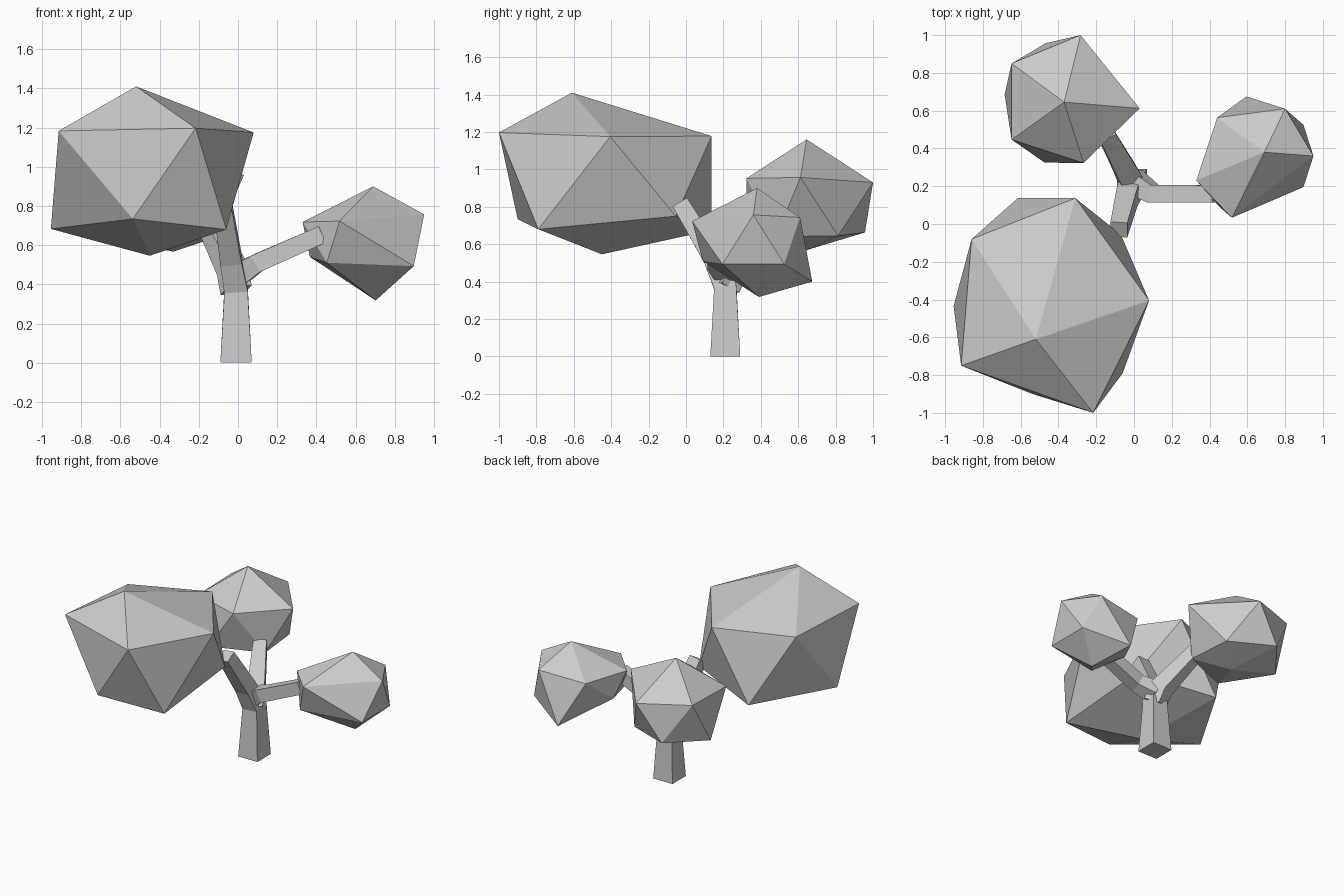
import bpy, bmesh
from mathutils import Vector

if "Cube" in bpy.data.objects:
    bpy.data.objects.remove(bpy.data.objects["Cube"])


def finish(name, bm):
    bmesh.ops.recalc_face_normals(bm, faces=bm.faces[:])
    me = bpy.data.meshes.new(name)
    bm.to_mesh(me)
    bm.free()
    ob = bpy.data.objects.new(name, me)
    bpy.context.collection.objects.link(ob)
    return ob


def limb(name, path, ref):
    """Square tapered tube along path of (x, y, z, half_width)."""
    bm = bmesh.new()
    pts = [Vector(p[:3]) for p in path]
    rings = []
    for i, p in enumerate(pts):
        t = Vector((0, 0, 0))
        if i > 0:
            t += (p - pts[i - 1]).normalized()
        if i < len(pts) - 1:
            t += (pts[i + 1] - p).normalized()
        t.normalize()
        a = Vector(ref)
        a = (a - t * a.dot(t)).normalized()
        b = t.cross(a)
        r = path[i][3]
        rings.append([bm.verts.new(p + a * sa * r + b * sb * r)
                      for sa, sb in ((-1, -1), (1, -1), (1, 1), (-1, 1))])
    for lo, hi in zip(rings, rings[1:]):
        for k in range(4):
            n = (k + 1) % 4
            bm.faces.new((lo[k], lo[n], hi[n], hi[k]))
    bm.faces.new(rings[0][::-1])
    bm.faces.new(rings[-1])
    return finish(name, bm)


def foliage(name, top, upper, lower, bottom):
    """Irregular 20-sided clump: two poles and two staggered rings of five."""
    bm = bmesh.new()
    t, b = bm.verts.new(top), bm.verts.new(bottom)
    u = [bm.verts.new(p) for p in upper]
    l = [bm.verts.new(p) for p in lower]
    for i in range(5):
        n = (i + 1) % 5
        for f in ((t, u[i], u[n]), (u[i], l[i], u[n]),
                  (l[i], l[n], u[n]), (b, l[n], l[i])):
            bm.faces.new(f)
    return finish(name, bm)


# Trunk, continuing into the front branch
limb("trunk", [(-.01, .21, 0, .08), (-.01, .21, .37, .06),
               (-.035, .15, .52, .055), (-.08, -.03, .82, .045)], (1, 0, 0))
# Side branch and back branch
limb("right_branch", [(-.01, .23, .44, .06), (.10, .16, .51, .047),
                      (.43, .16, .655, .045)], (0, 1, 0))
limb("back_branch", [(-.01, .21, .37, .06), (-.03, .26, .48, .06),
                     (-.15, .48, .71, .045)], (.87, .5, 0))

# Foliage clumps
foliage("front_foliage", (-.52, -.61, 1.41),
        [(-.216, -1, 1.197), (.08, -.405, 1.175), (-.31, .137, 1.178),
         (-.86, -.08, 1.17), (-.915, -.75, 1.183)],
        [(-.06, -.79, .68), (-.07, -.055, .75), (-.615, .137, .675),
         (-.955, -.435, .683), (-.537, -.90, .734)],
        (-.45, -.45, .546))
foliage("right_foliage", (.69, .38, .90),
        [(.518, .033, .723), (.95, .36, .757), (.80, .61, .743),
         (.44, .563, .717), (.33, .23, .718)],
        [(.897, .195, .493), (.897, .525, .493), (.595, .675, .40),
         (.367, .34, .54), (.453, .09, .51)],
        (.703, .39, .318))
foliage("back_foliage", (-.37, .645, 1.16),
        [(-.267, .323, .952), (.03, .612, .957), (-.283, 1, .93),
         (-.648, .85, .954), (-.648, .447, .945)],
        [(-.11, .48, .64), (-.14, .813, .645), (-.468, .957, .663),
         (-.685, .685, .64), (-.473, .325, .65)],
        (-.33, .64, .567))
